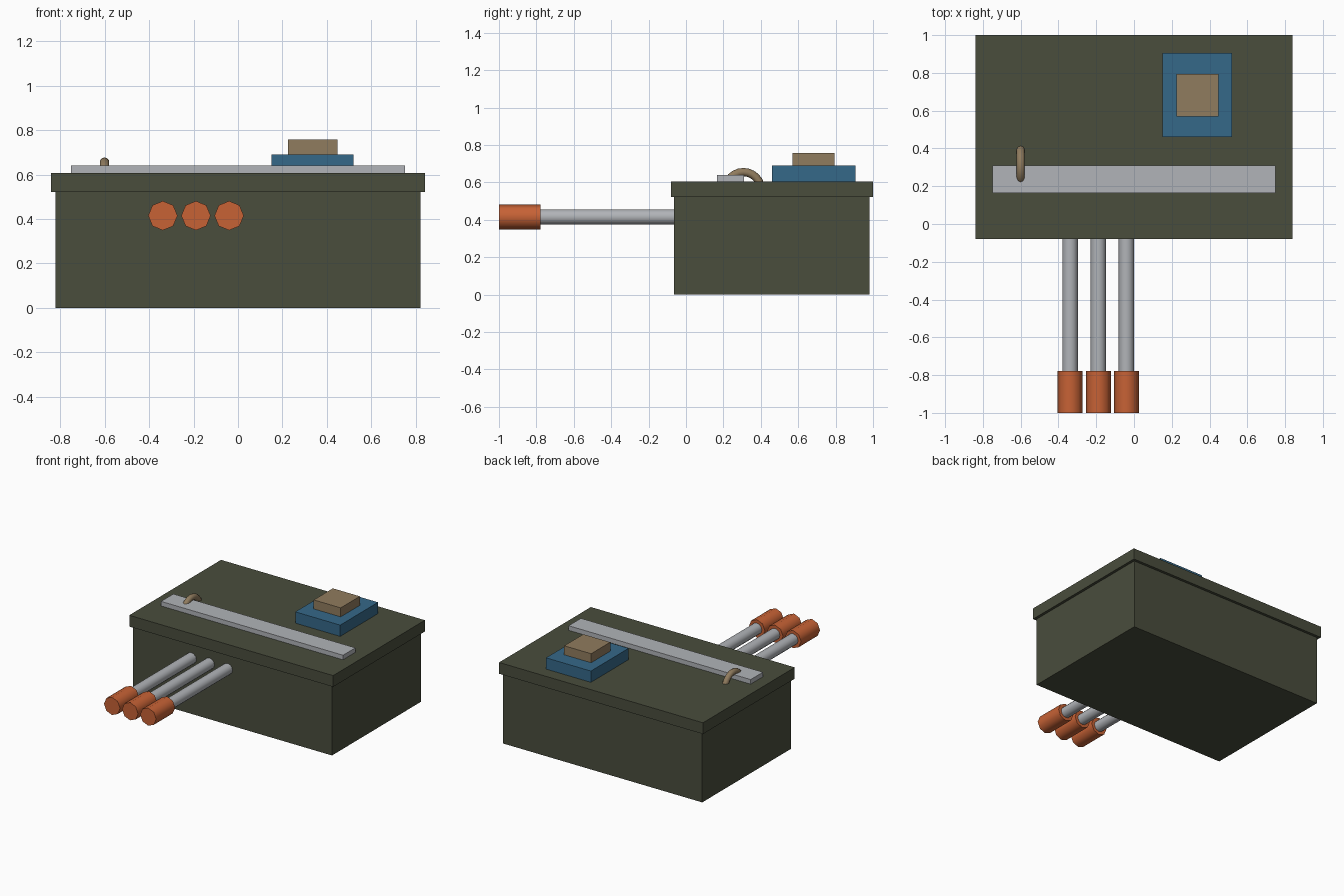
import bpy
from math import radians

cube = bpy.data.objects.get("Cube")
if cube:
    bpy.data.objects.remove(cube, do_unlink=True)


def material(name, r, g, b):
    m = bpy.data.materials.new(name)
    m.use_nodes = True
    m.diffuse_color = (r, g, b, 1)
    m.node_tree.nodes["Principled BSDF"].inputs["Base Color"].default_value = (r, g, b, 1)
    return m


olive = material("dark olive", 0.067, 0.074, 0.046)
metal = material("light grey metal", 0.44, 0.455, 0.48)
orange = material("burnt orange", 0.57, 0.122, 0.036)
blue = material("steel blue", 0.036, 0.14, 0.25)
tan = material("tan", 0.28, 0.20, 0.112)


def finish(name, mat):
    ob = bpy.context.object
    ob.name = name
    ob.data.materials.append(mat)
    return ob


def box(name, mat, xs, ys, zs):
    """Box spanning the given x, y and z ranges."""
    spans = (xs, ys, zs)
    bpy.ops.mesh.primitive_cube_add(size=1, location=[sum(s) / 2 for s in spans])
    ob = finish(name, mat)
    ob.scale = [s[1] - s[0] for s in spans]
    bpy.ops.object.transform_apply(location=False, rotation=False, scale=True)


def rod(name, mat, x, z, radius, y0, y1, sides):
    """Smooth cylinder lying along y."""
    bpy.ops.mesh.primitive_cylinder_add(
        vertices=sides, radius=radius, depth=y1 - y0,
        location=(x, (y0 + y1) / 2, z), rotation=(radians(90), 0, 0))
    finish(name, mat)
    bpy.ops.object.shade_smooth_by_angle(angle=radians(60))


# Main case and overhanging lid
box("case_body", olive, (-0.82, 0.82), (-0.065, 0.98), (0, 0.525))
box("case_lid", olive, (-0.84, 0.84), (-0.08, 1.0), (0.522, 0.606))

# Fittings on the lid
box("lid_strip", metal, (-0.75, 0.75), (0.165, 0.31), (0.60, 0.64))
box("switch_base", blue, (0.15, 0.52), (0.46, 0.905), (0.60, 0.69))
box("switch_button", tan, (0.225, 0.447), (0.57, 0.795), (0.685, 0.757))

# Loop handle half sunk into the lid
bpy.ops.mesh.primitive_torus_add(
    major_radius=0.094, minor_radius=0.022, major_segments=24, minor_segments=10,
    location=(-0.6, 0.307, 0.561), rotation=(0, radians(90), 0))
finish("lid_loop", tan)
bpy.ops.object.shade_smooth_by_angle(angle=radians(60))

# Three rods with orange grips on the front
for i, side in enumerate(("right", "middle", "left")):
    x = -0.338 + 0.149 * i
    rod(side + "_rod", metal, x, 0.415, 0.041, -0.80, 0.0, 12)
    rod(side + "_grip", orange, x, 0.415, 0.066, -1.0, -0.777, 8)
